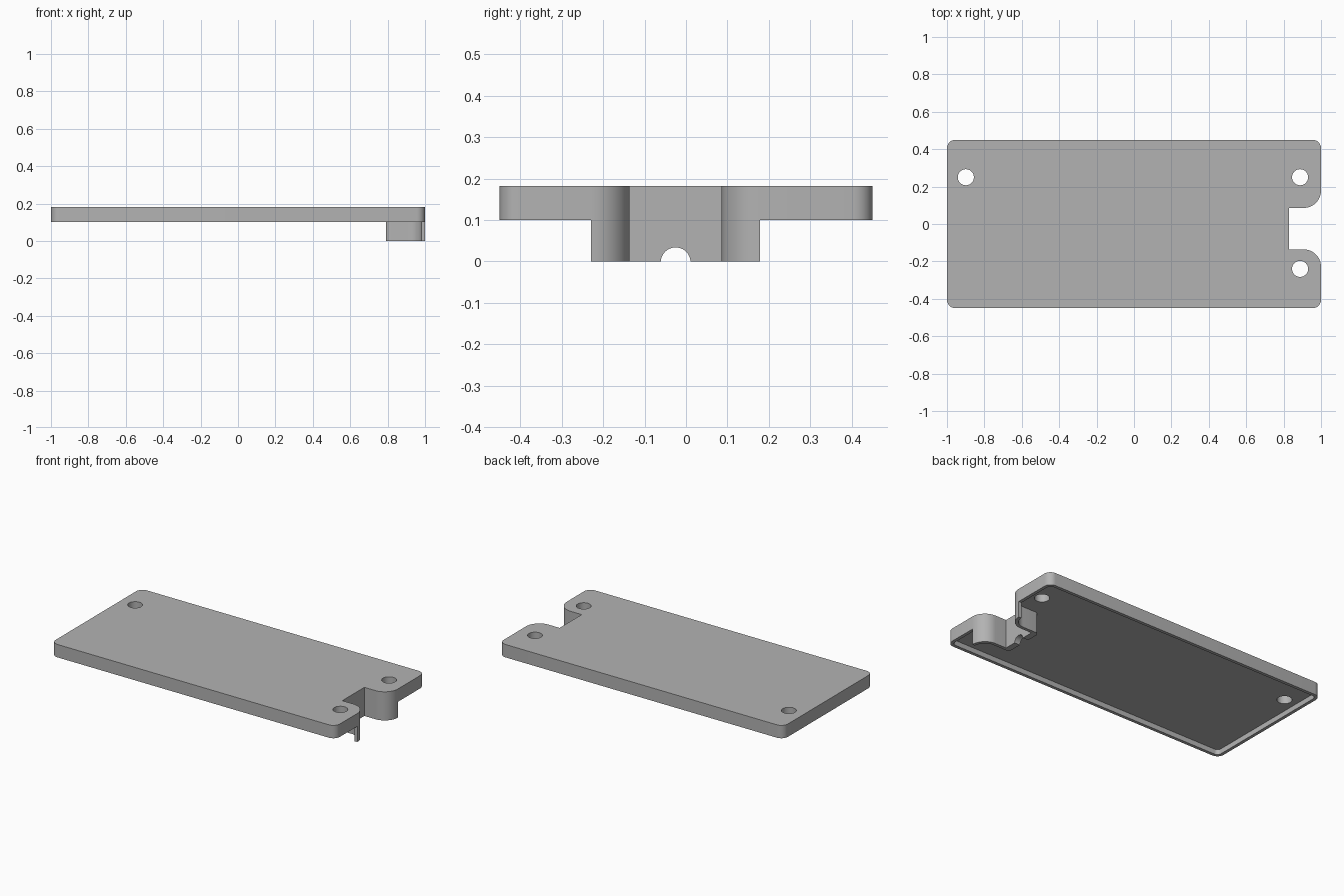
import bpy, bmesh
from math import radians, cos, sin, pi
from mathutils import Matrix

if "Cube" in bpy.data.objects:
    bpy.data.objects.remove(bpy.data.objects["Cube"])

HALF_Y, TOP, RIM_Z, FLOOR_Z = 0.45, 0.182, 0.1, 0.132
WALL = 0.02
NOTCH_Y, NOTCH_HALF, NOTCH_X, BACK_X = -0.025, 0.111, 0.829, 0.79
LOBE_R, CORNER_R = 0.093, 0.045

grey = bpy.data.materials.new("plain grey")
grey.use_nodes = True
colour = (0.45, 0.45, 0.45, 1)
grey.diffuse_color = colour
grey.node_tree.nodes["Principled BSDF"].inputs["Base Color"].default_value = colour


def arc(cx, cy, r, start, end, steps=16):
    angles = [radians(start + (end - start) * i / steps) for i in range(steps + 1)]
    return [(cx + r * cos(a), cy + r * sin(a)) for a in angles]


def notch_side(inset, back_x, back_r):
    """Upper half of the notch edge, from the back towards the open end."""
    y = NOTCH_Y + NOTCH_HALF
    lobe = arc(1 - LOBE_R, y + LOBE_R, LOBE_R - inset, -90, 0)
    if back_r:
        return arc(back_x + back_r, y + inset - back_r, back_r, 180, 90, 6) + lobe
    return [(back_x, y + inset)] + lobe


def mirrored(points):
    return [(x, 2 * NOTCH_Y - y) for x, y in reversed(points)]


def outline(inset, back_x, back_r):
    """Rounded plate edge with the notch, moved inwards by the inset."""
    r, cx, cy = CORNER_R - inset, 1 - CORNER_R, HALF_Y - CORNER_R
    side = notch_side(inset, back_x, back_r)
    points = mirrored(side) + side
    for sx, sy, start in ((1, 1, 0), (-1, 1, 90), (-1, -1, 180), (1, -1, 270)):
        points += arc(sx * cx, sy * cy, r, start, start + 90, 8)
    return points


def prism(name, points, z0, z1):
    bm = bmesh.new()
    face = bm.faces.new([bm.verts.new((x, y, z0)) for x, y in points])
    moved = bmesh.ops.extrude_face_region(bm, geom=[face])["geom"]
    bmesh.ops.translate(bm, vec=(0, 0, z1 - z0),
                        verts=[v for v in moved if isinstance(v, bmesh.types.BMVert)])
    bmesh.ops.recalc_face_normals(bm, faces=bm.faces)
    return finish(name, bm)


def finish(name, bm):
    mesh = bpy.data.meshes.new(name)
    bm.to_mesh(mesh)
    bm.free()
    mesh.materials.append(grey)
    obj = bpy.data.objects.new(name, mesh)
    bpy.context.collection.objects.link(obj)
    return obj


def cylinder(name, r, depth, matrix):
    bm = bmesh.new()
    bmesh.ops.create_cone(bm, cap_ends=True, segments=40, radius1=r, radius2=r,
                          depth=depth, matrix=matrix)
    return finish(name, bm)


def cut(target, cutter):
    """Subtract the cutter, apply the result and drop the helper."""
    mod = target.modifiers.new("cut", 'BOOLEAN')
    mod.operation, mod.solver, mod.object = 'DIFFERENCE', 'EXACT', cutter
    cutter.hide_render = True
    bpy.context.view_layer.objects.active = target
    bpy.ops.object.modifier_apply(modifier=mod.name)
    bpy.data.objects.remove(cutter)


# Lid plate with a shallow pocket underneath, leaving a thin rim
lid = prism("lid_plate", outline(0, NOTCH_X, 0), RIM_Z, TOP)
cut(lid, prism("pocket_cutter", outline(WALL, BACK_X, 0.025), 0, FLOOR_Z))

# Screw holes
for x, y in ((-0.899, 0.25), (0.888, 0.25), (0.888, -0.24)):
    cut(lid, cylinder("hole_cutter", 0.043, 1, Matrix.Translation((x, y, 0))))

# Skirt wall hanging down around the notch
outer, inner = notch_side(0, NOTCH_X, 0), notch_side(WALL, BACK_X, 0.025)
skirt = prism("notch_skirt", mirrored(outer) + outer + inner[::-1] + mirrored(inner)[::-1],
              0, RIM_Z)

# Half-round cable opening in the back of the skirt
cut(skirt, cylinder("cable_cutter", 0.036, 0.2,
                    Matrix.Translation((0.81, NOTCH_Y, -0.002)) @ Matrix.Rotation(pi / 2, 4, 'Y')))

for obj in (lid, skirt):
    bpy.ops.object.select_all(action='DESELECT')
    obj.select_set(True)
    bpy.context.view_layer.objects.active = obj
    bpy.ops.object.shade_smooth_by_angle(angle=radians(30))
